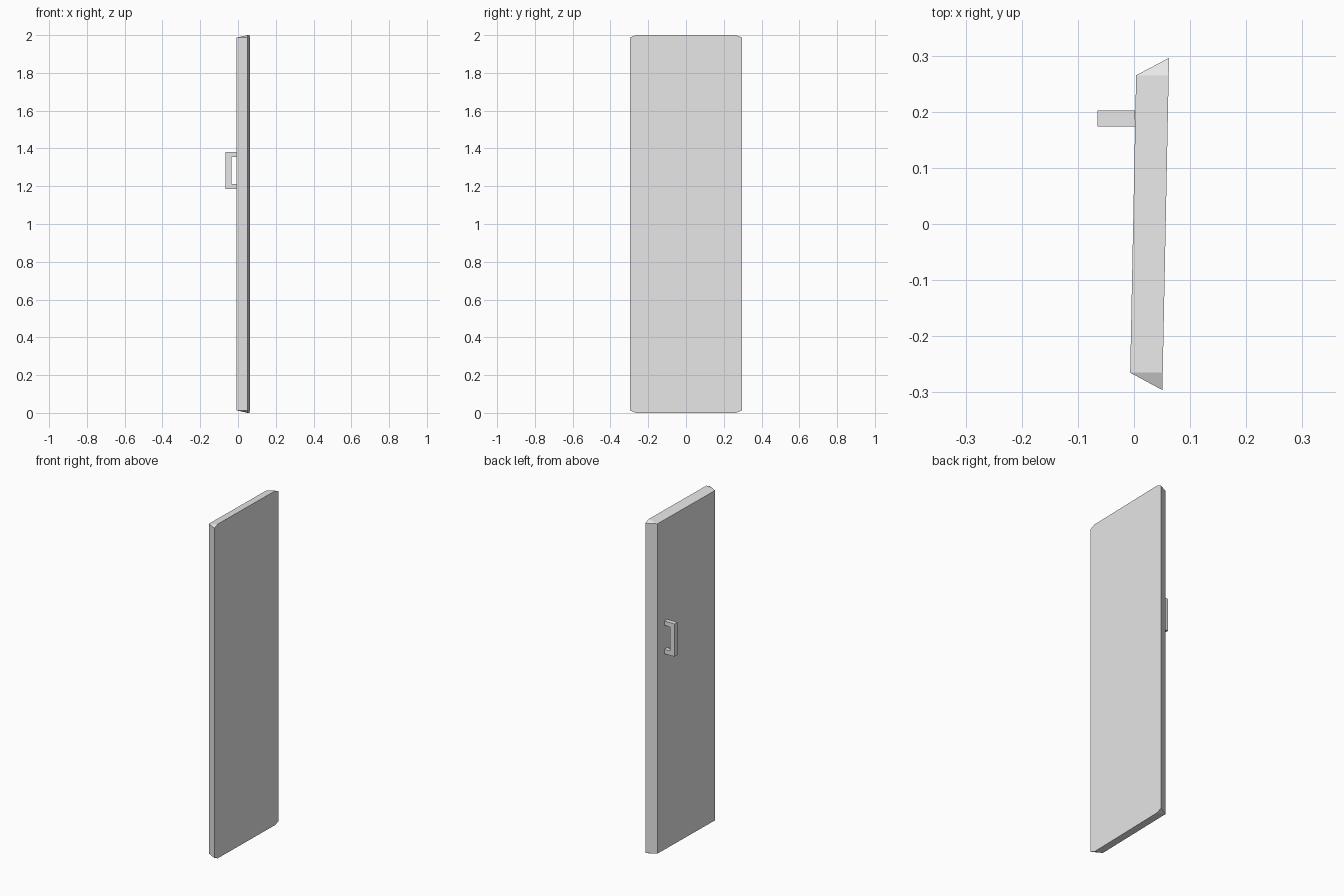
import bpy
import bmesh

if "Cube" in bpy.data.objects:
    bpy.data.objects.remove(bpy.data.objects["Cube"], do_unlink=True)

grey = bpy.data.materials.new("light_grey")
grey.use_nodes = True
grey.diffuse_color = (0.8, 0.8, 0.8, 1)
grey.node_tree.nodes["Principled BSDF"].inputs["Base Color"].default_value = grey.diffuse_color


def add_object(name, bm):
    bmesh.ops.recalc_face_normals(bm, faces=bm.faces)
    mesh = bpy.data.meshes.new(name)
    bm.to_mesh(mesh)
    bm.free()
    mesh.materials.append(grey)
    obj = bpy.data.objects.new(name, mesh)
    bpy.context.collection.objects.link(obj)
    return obj


# Door panel: rectangular inner face, larger outer face with clipped corners
HALF_W, INNER_W, HEIGHT, CLIP = 0.296, 0.265, 2.0, 0.013
SKEW = 0.02  # slight swing of the door, x per unit of y


def panel_point(x, y, z):
    return (x + SKEW * y, y, z)


bm = bmesh.new()
for sy in (-1, 1):
    for z, z_clip in ((0, CLIP), (HEIGHT, HEIGHT - CLIP)):
        bm.verts.new(panel_point(-0.0015, sy * INNER_W, z_clip))
        bm.verts.new(panel_point(0.0565, sy * INNER_W, z))
        bm.verts.new(panel_point(0.0565, sy * HALF_W, z_clip))
hull = bmesh.ops.convex_hull(bm, input=bm.verts)
bmesh.ops.dissolve_limit(bm, angle_limit=0.01, verts=bm.verts, edges=bm.edges)
add_object("door_panel", bm)

# Handle: C-shaped profile extruded across the door
BACK, GRIP, FRONT = 0.002, -0.035, -0.065
LOW, TOP, ARM = 1.186, 1.382, 0.026
profile = [(BACK, LOW), (FRONT, LOW), (FRONT, TOP), (BACK, TOP),
           (BACK, TOP - ARM), (GRIP, TOP - ARM), (GRIP, LOW + ARM), (BACK, LOW + ARM)]
bm = bmesh.new()
face = bm.faces.new([bm.verts.new((x, 0.174, z)) for x, z in profile])
extruded = bmesh.ops.extrude_face_region(bm, geom=[face])["geom"]
bmesh.ops.translate(bm, vec=(0, 0.028, 0),
                    verts=[g for g in extruded if isinstance(g, bmesh.types.BMVert)])
add_object("door_handle", bm)
